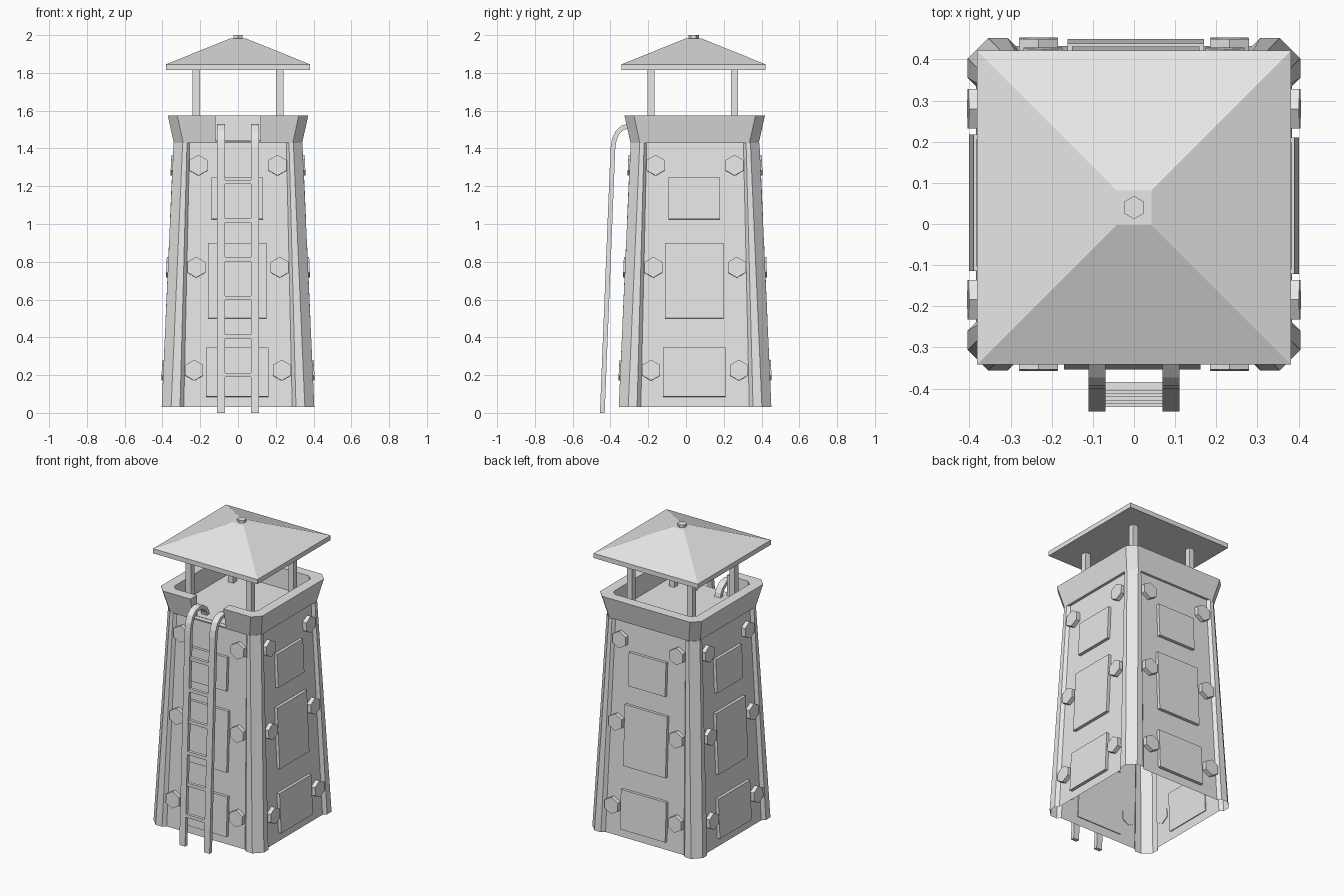
import bpy, bmesh, math
from mathutils import Matrix, Vector

if "Cube" in bpy.data.objects:
    bpy.data.objects.remove(bpy.data.objects["Cube"])

BODY_Y, PARAPET_Y, ROOF_Y = 0.048, 0.046, 0.04
Z0, Z1 = 0.03, 1.43            # tower wall bottom and top
WALL0, WALL1 = 0.384, 0.322    # recessed wall half width at bottom and top

grey = bpy.data.materials.new("light_grey")
grey.diffuse_color = (0.8, 0.8, 0.8, 1)
grey.use_nodes = True
grey.node_tree.nodes["Principled BSDF"].inputs["Base Color"].default_value = grey.diffuse_color


def finish(name, bm):
    bmesh.ops.recalc_face_normals(bm, faces=bm.faces)
    me = bpy.data.meshes.new(name)
    bm.to_mesh(me)
    bm.free()
    me.materials.append(grey)
    ob = bpy.data.objects.new(name, me)
    bpy.context.collection.objects.link(ob)
    return ob


def four_way(corner):
    """Repeat the points of one corner around all four corners."""
    return [(x * c - y * s, x * s + y * c)
            for c, s in ((1, 0), (0, 1), (-1, 0), (0, -1)) for x, y in corner]


def ring(bm, pts, z, y0):
    return [bm.verts.new((x, y + y0, z)) for x, y in pts]


def bridge(bm, a, b):
    n = len(a)
    for i in range(n):
        j = (i + 1) % n
        bm.faces.new((a[i], a[j], b[j], b[i]))


def add_box(bm, lo, hi, matrix=Matrix()):
    lo, hi = Vector(lo), Vector(hi)
    size = Matrix.Diagonal((*(hi - lo), 1))
    bmesh.ops.create_cube(bm, size=1, matrix=matrix @ Matrix.Translation((lo + hi) / 2) @ size)


# Tapered tower shell: recessed walls between chamfered corner strips
def wall_section(wall, out, strip, edge, slope):
    return four_way([(wall, strip - slope), (out, strip), (out, edge),
                     (edge, out), (strip, out), (strip - slope, wall)])


bm = bmesh.new()
low = ring(bm, wall_section(WALL0, 0.404, 0.307, 0.354, 0.02), Z0, BODY_Y)
top = ring(bm, wall_section(WALL1, 0.341, 0.27, 0.293, 0.014), Z1, BODY_Y)
bridge(bm, low, top)
finish("tower_walls", bm)


# Flared parapet with chamfered corners and deck
def octagon(w, c):
    return four_way([(w, w - c), (w - c, w)])


bm = bmesh.new()
rings = [ring(bm, octagon(w, c), z, PARAPET_Y) for w, c, z in
         ((0.30, 0.03, Z1), (0.34, 0.05, Z1), (0.372, 0.05, 1.575),
          (0.305, 0.03, 1.575), (0.30, 0.03, Z1))]
for a, b in zip(rings, rings[1:]):
    bridge(bm, a, b)
bmesh.ops.remove_doubles(bm, verts=bm.verts, dist=1e-5)
parapet = finish("parapet", bm)

# Ladder opening cut through the front of the parapet
bm = bmesh.new()
add_box(bm, (-0.12, -0.5, 1.44), (0.12, -0.1, 1.7))
cutter = finish("opening_cutter", bm)
cutter.hide_render = True
cutter.hide_viewport = True
cut = parapet.modifiers.new("opening", 'BOOLEAN')
cut.operation, cut.object, cut.solver = 'DIFFERENCE', cutter, 'EXACT'

bm = bmesh.new()
add_box(bm, (-0.31, PARAPET_Y - 0.31, 1.432), (0.31, PARAPET_Y + 0.31, 1.442))
finish("deck", bm)

# Plates and hexagonal bolts on each of the four sloping walls
lean = math.atan((WALL0 - WALL1) / (Z1 - Z0))


def on_wall(side, z):
    """Local frame: x across the wall, -y outwards, z up the slope."""
    w = WALL0 + (WALL1 - WALL0) * (z - Z0) / (Z1 - Z0)
    return (Matrix.Translation((0, BODY_Y, 0)) @ Matrix.Rotation(side * math.pi / 2, 4, 'Z')
            @ Matrix.Translation((0, -w, z)) @ Matrix.Rotation(-lean, 4, 'X'))


plates, bolts = bmesh.new(), bmesh.new()
for side in range(4):
    for z, half_w, half_h in ((0.215, 0.166, 0.13), (0.70, 0.155, 0.20), (1.135, 0.136, 0.11)):
        add_box(plates, (-half_w - 0.004, -0.02, -half_h),
                (half_w - 0.004, 0.006, half_h), on_wall(side, z))
    for z, x in ((0.225, 0.232), (0.77, 0.221), (1.31, 0.209)):
        for s in (-1, 1):
            bmesh.ops.create_cone(
                bolts, cap_ends=True, segments=6, radius1=0.055, radius2=0.055, depth=0.032,
                matrix=on_wall(side, z) @ Matrix.Translation((s * x, -0.012, 0))
                @ Matrix.Rotation(math.pi / 2, 4, 'X'))
finish("wall_plates", plates)
finish("wall_bolts", bolts)

# Roof posts
bm = bmesh.new()
for x in (-0.221, 0.221):
    for y in (-0.221, 0.221):
        cy = y + ROOF_Y - 0.004
        add_box(bm, (x - 0.019, cy - 0.019, 1.44), (x + 0.019, cy + 0.019, 1.82))
finish("roof_posts", bm)

# Hipped roof with a small flat top
bm = bmesh.new()
rings = [ring(bm, four_way([(w, w)]), z, ROOF_Y)
         for w, z in ((0.382, 1.814), (0.382, 1.845), (0.042, 1.982))]
for a, b in zip(rings, rings[1:]):
    bridge(bm, a, b)
bm.faces.new(rings[0])
bm.faces.new(rings[-1])
finish("roof", bm)

# Roof cap bolt
bm = bmesh.new()
bmesh.ops.create_cone(bm, cap_ends=True, segments=6, radius1=0.028, radius2=0.028, depth=0.03,
                      matrix=Matrix.Translation((0, ROOF_Y, 1.985)))
finish("roof_cap", bm)

# Ladder rails: flat bars that hook over onto the deck
path = [Vector(p) for p in ((-0.443, 0), (-0.387, 1.40), (-0.38, 1.445), (-0.363, 1.485),
                            (-0.335, 1.51), (-0.30, 1.518), (-0.265, 1.512),
                            (-0.235, 1.492), (-0.218, 1.465), (-0.212, 1.44))]
bm = bmesh.new()
for cx in (-0.09, 0.09):
    sections = []
    for i, p in enumerate(path):
        t = (path[min(i + 1, len(path) - 1)] - path[max(i - 1, 0)]).normalized()
        n = Vector((-t.y, t.x)) * 0.0125
        if i == 0:
            n = Vector((-0.0125, 0))
        sections.append([bm.verts.new((cx + sx * 0.021, p.x + sn * n.x, p.y + sn * n.y))
                         for sx, sn in ((-1, -1), (1, -1), (1, 1), (-1, 1))])
    for a, b in zip(sections, sections[1:]):
        bridge(bm, a, b)
    bm.faces.new(sections[0])
    bm.faces.new(sections[-1])
finish("ladder_rails", bm)

# Ladder rungs
bm = bmesh.new()
for i in range(6):
    z = 0.2 + 0.2045 * i
    y = -0.443 + 0.04 * z
    add_box(bm, (-0.08, y - 0.01, z - 0.011), (0.08, y + 0.01, z + 0.011))
finish("ladder_rungs", bm)
